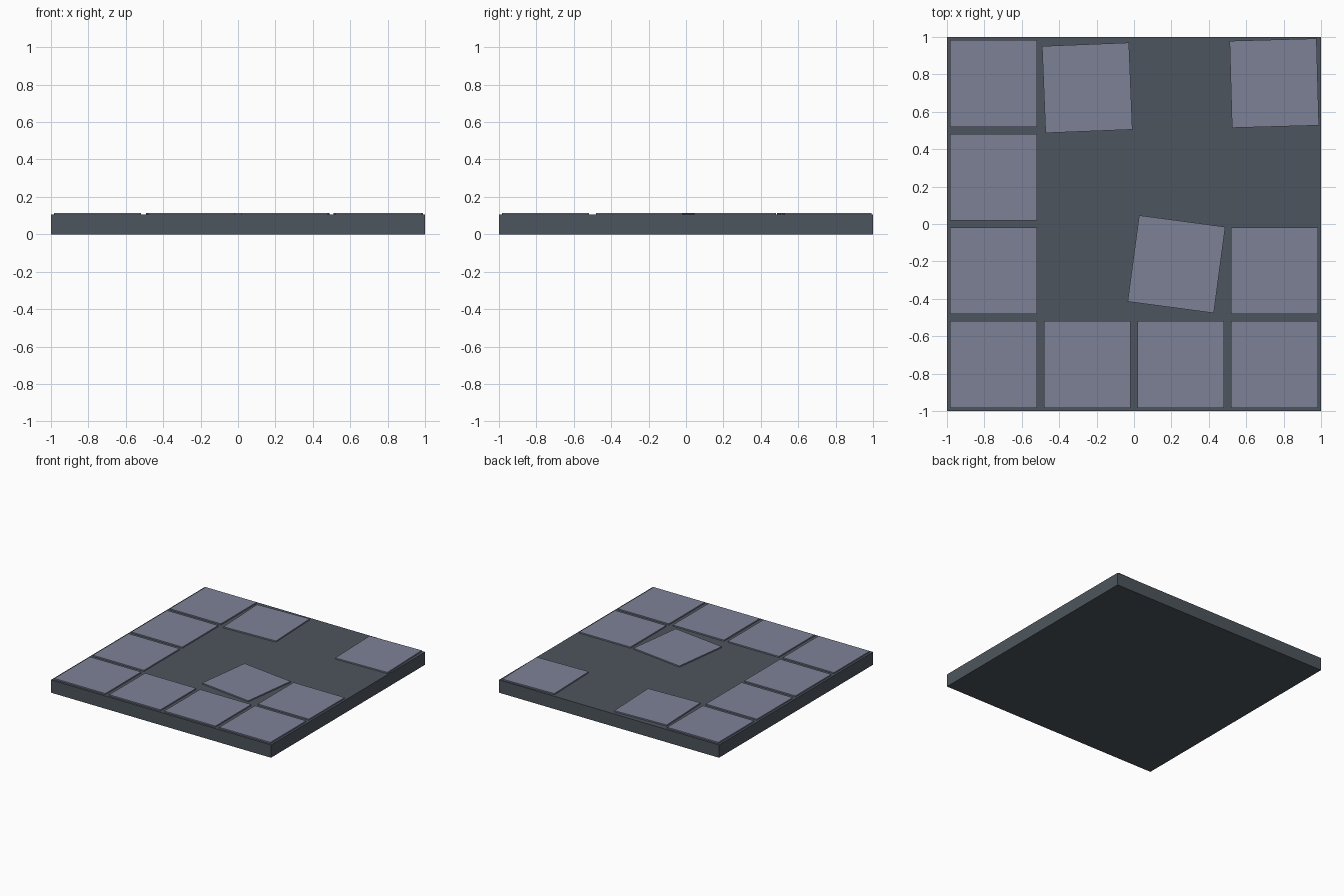
import bpy, math

if "Cube" in bpy.data.objects:
    bpy.data.objects.remove(bpy.data.objects["Cube"])

SLAB_TOP, TILE_TOP, TILE = 0.105, 0.115, 0.465


def material(name, color):
    m = bpy.data.materials.new(name)
    m.diffuse_color = (*color, 1)
    m.use_nodes = True
    m.node_tree.nodes["Principled BSDF"].inputs["Base Color"].default_value = m.diffuse_color
    return m


def box(name, x, y, z0, z1, size, mat, turn=0):
    bpy.ops.mesh.primitive_cube_add(size=1, location=(x, y, (z0 + z1) / 2),
                                    rotation=(0, 0, math.radians(turn)))
    ob = bpy.context.object
    ob.name = name
    ob.scale = (size, size, z1 - z0)
    bpy.ops.object.transform_apply(location=False, rotation=False, scale=True)
    ob.data.materials.append(mat)
    return ob


slab_mat = material("dark slate grey", (0.075, 0.091, 0.109))
tile_mat = material("pale blue grey", (0.205, 0.222, 0.305))

# Base slab
box("base_slab", 0, 0, 0, SLAB_TOP, 2, slab_mat)

# Tiles still sitting in the 4 x 4 grid (column, row from the front)
aligned = [(c, 0) for c in range(4)] + [(0, r) for r in (1, 2, 3)] + [(3, 1)]
for c, r in aligned:
    box(f"tile_{c}_{r}", -0.75 + 0.5 * c, -0.75 + 0.5 * r,
        SLAB_TOP, TILE_TOP, TILE, tile_mat)

# Loose tiles, shifted and turned out of line
for i, (x, y, turn) in enumerate([(-0.25, 0.728, 2.3), (0.75, 0.753, 1.6),
                                  (0.227, -0.215, -7.6)]):
    box(f"loose_tile_{i + 1}", x, y, SLAB_TOP, TILE_TOP, TILE, tile_mat, turn)
